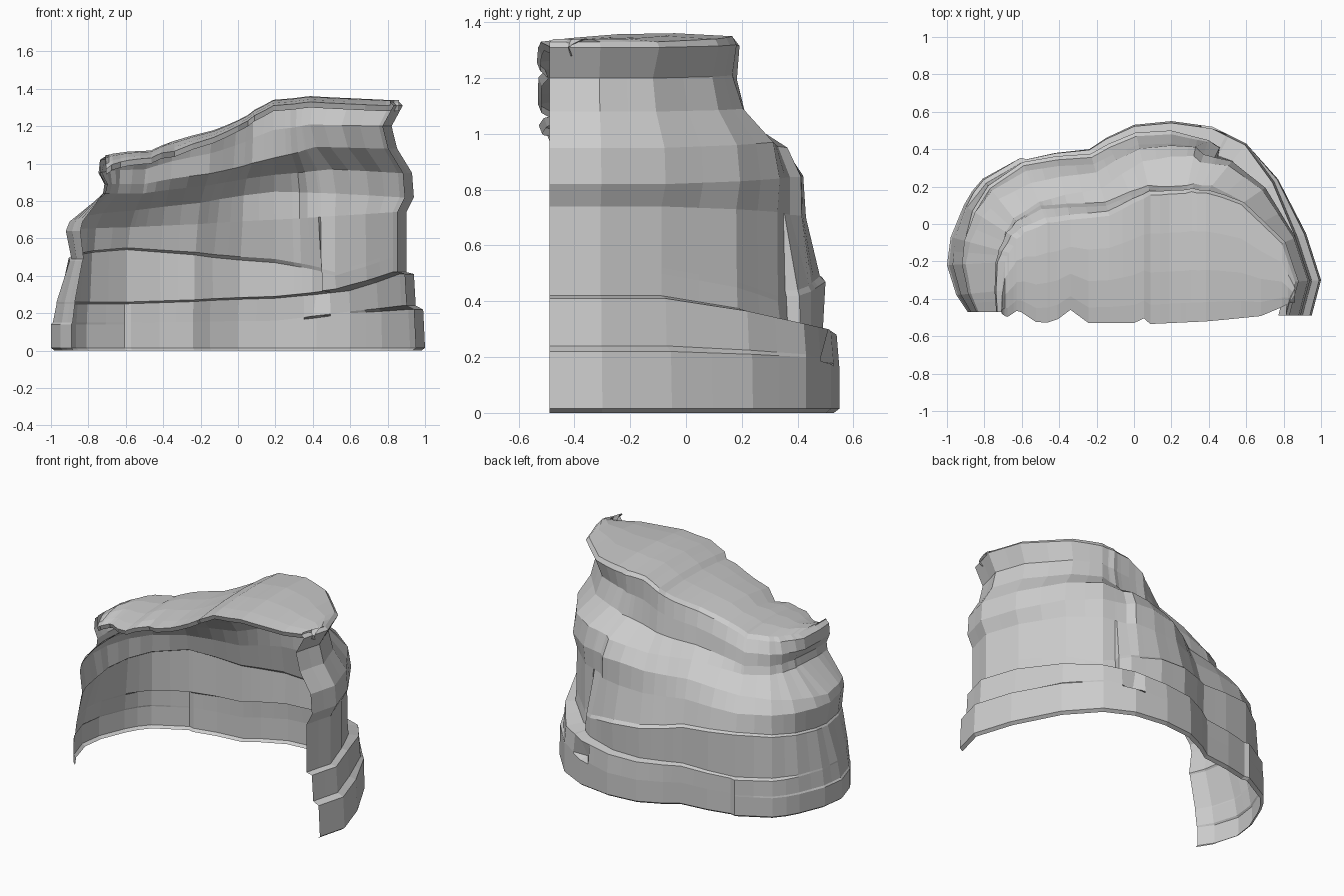
import bpy, bmesh
from mathutils import Vector

cube = bpy.data.objects.get("Cube")
if cube:
    bpy.data.objects.remove(cube)

stone = bpy.data.materials.new("pale_grey_stone")
stone.use_nodes = True
grey = (0.6, 0.6, 0.6, 1)
stone.diffuse_color = grey
stone.node_tree.nodes["Principled BSDF"].inputs["Base Color"].default_value = grey

# Ground plan of the shell: front end of +x side, round the back, to the -x side
plan = [(.95, -.49), (1, -.3), (.92, -.05), (.77, .24), (.6, .43), (.42, .52),
        (.2, .55), (0, .53), (-.15, .46), (-.24, .4), (-.42, .38), (-.6, .34),
        (-.8, .23), (-.91, .1), (-.98, -.07), (-1, -.22), (-.95, -.38), (-.89, -.47)]
stations = [2, 4, 6, 11, 15]      # plan positions that carry the layer measurements

# Heights and insets at the five stations, for the lower and the upper layers
lower_layers = [
    ((0, 0, 0, 0, 0), (.02, .02, .02, .02, .02)),
    ((.015, .015, .015, .015, .015), (0, 0, 0, 0, 0)),
    ((.22, .20, .15, .14, .14), (.01, 0, 0, 0, 0)),
    ((.24, .21, .16, .15, .15), (.05, 0, 0, 0, .01)),
    ((.41, .32, .28, .25, .25), (.06, .01, .01, 0, .03)),
    ((.42, .33, .29, .26, .26), (.10, .09, .06, .01, .03)),
    ((.50, .40, .47, .54, .48), (.10, .10, .05, .01, .10)),
    ((.52, .42, .49, .55, .49), (.10, .10, .07, .03, .11)),
    ((.74, .72, .70, .66, .64), (.10, .11, .12, .06, .08)),
]
upper_layers = [
    ((.82, .84, .85, .75, .69), (.06, .10, .13, .13, .10)),
    ((.95, .97, .94, .84, .84), (.07, .13, .19, .24, .29)),
    ((1.08, 1.09, 1.03, .89, .89), (.15, .29, .35, .26, .30)),
    ((1.2, 1.21, 1.18, .97, .95), (.18, .34, .37, .28, .26)),
    ((1.31, 1.32, 1.31, 1.04, 1.02), (.12, .32, .37, .33, .27)),
    ((1.33, 1.35, 1.33, 1.06, 1.04), (.14, .34, .39, .36, .31)),
]
layers = lower_layers + upper_layers


def along(values, t, keys):
    """Linear interpolation of values given at increasing keys, held at the ends."""
    t = max(t, keys[0])
    for a, b, p, q in zip(keys, keys[1:], values, values[1:]):
        if t <= b:
            return p + (q - p) * (t - a) / (b - a)
    return values[-1]


def plan_point(t):
    keys = range(len(plan))
    return Vector((along([p[0] for p in plan], t, keys),
                   along([p[1] for p in plan], t, keys), 0))


# Columns at each plan point and midway, plus tight pairs where the rock is split
last = len(plan) - 1
columns = sorted([i / 2 for i in range(2 * last + 1)] + [4.58, 5.3, 10.85])


def ring_point(r, t):
    p = plan_point(t)
    tangent = plan_point(min(t + 1.2, last)) - plan_point(max(t - 1.2, 0))
    inward = Vector((-tangent.y, tangent.x, 0)).normalized()
    inward.y *= max(0, min(1, (p.y + .47) / .35))      # keep the front ends in line
    heights, insets = layers[r]
    inset = along(insets, t, stations)
    if t > stations[-1]:                               # -x end of the plan curls in
        inset *= 1 - .16 * (t - stations[-1])
    # split on the rear corner: the corner block sits behind the rear wall
    crack = 4.55 if r < 8 else 5.25
    if 5 <= r <= 10 and 2.9 < t < crack:
        inset += .045 * (t - 2.9) / (crack - 2.9)
    # split low in the rear wall
    if r < 5 and 10.9 < t < 13:
        inset -= .015
    # notch in the lowest layer
    if r == 3 and t == 5:
        inset += .06
    q = p + inward * inset
    q.z = along(heights, t, stations)
    return q


grid = [[ring_point(r, t) for t in columns] for r in range(len(layers))]


def sheet(name, rows):
    """Open skin through rows of points."""
    bm = bmesh.new()
    verts = [[bm.verts.new(p) for p in row] for row in rows]
    for low, high in zip(verts, verts[1:]):
        for i in range(len(low) - 1):
            bm.faces.new((low[i], low[i + 1], high[i + 1], high[i]))
    bmesh.ops.remove_doubles(bm, verts=bm.verts, dist=.002)
    mesh = bpy.data.meshes.new(name)
    bm.to_mesh(mesh)
    bm.free()
    mesh.materials.append(stone)
    obj = bpy.data.objects.new(name, mesh)
    bpy.context.collection.objects.link(obj)


# Stacked wall layers
for name, first, end in [("base_layer", 0, 4), ("lower_ledge", 4, 6),
                         ("middle_wall", 6, 9), ("upper_ledge", 9, 11),
                         ("crown_wall", 11, 14)]:
    sheet(name, grid[first:end + 1])

# Roof slab: from the crown edge forward to a chipped lip that sags on the -x side
front_x = [-.72, -.68, -.62, -.5, -.38, -.35, -.3, 0, .04, .08, .4, .7, .84]
front_y = [-.47, -.5, -.46, -.54, -.5, -.44, -.53, -.53, -.49, -.535, -.52, -.49, -.42]
front_drop = [.08, .05, .04, .03, .03, .05, .04, .02, .02, .02, .02, .02, .02]


def roof_point(p, f):
    y = along(front_y, p.x, front_x)
    z = .06 * f * (1 - f) - along(front_drop, p.x, front_x) * f * f
    return Vector((p.x, p.y + (y - p.y) * f, p.z + z))


roof = [[roof_point(p, f) for p in grid[-1]] for f in (0, .3, .6, .85, 1)]
lip = [p + Vector((0, .012, -.03)) for p in roof[-1]]
sheet("roof_slab", roof + [lip])
